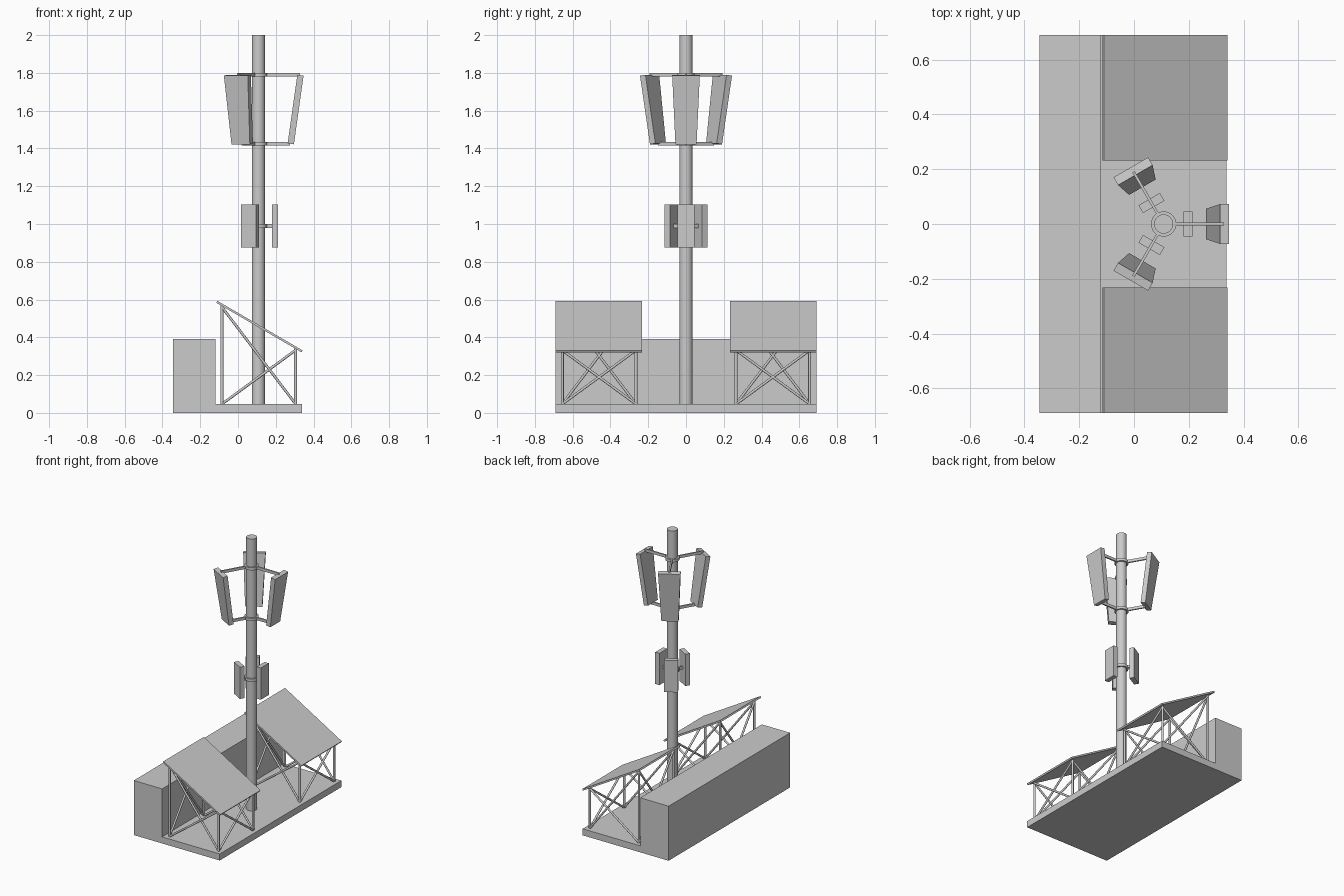
import bpy
import math
from mathutils import Vector, Matrix

if "Cube" in bpy.data.objects:
    bpy.data.objects.remove(bpy.data.objects["Cube"])

POLE_X = 0.108


def mesh_object(name, verts, faces):
    me = bpy.data.meshes.new(name)
    me.from_pydata([tuple(v) for v in verts], [], faces)
    me.update()
    ob = bpy.data.objects.new(name, me)
    bpy.context.collection.objects.link(ob)
    return ob


def extrude_y(name, profile, y0, y1):
    """Prism from an x-z outline, clockwise seen from the front."""
    n = len(profile)
    verts = [(x, y0, z) for x, z in profile] + [(x, y1, z) for x, z in profile]
    faces = [tuple(range(n))[::-1], tuple(range(n, 2 * n))]
    faces += [(i, (i + 1) % n, n + (i + 1) % n, n + i) for i in range(n)]
    return mesh_object(name, verts, faces)


def rod(name, a, b, r, sides=12):
    a, b = Vector(a), Vector(b)
    d = b - a
    bpy.ops.mesh.primitive_cylinder_add(vertices=sides, radius=r, depth=d.length,
                                        location=(a + b) / 2)
    ob = bpy.context.object
    ob.rotation_euler = d.to_track_quat('Z', 'Y').to_euler()
    ob.name = name
    bpy.ops.object.shade_smooth_by_angle(angle=math.radians(40))
    return ob


def radial_hexahedron(name, bottom, top, angle):
    """Block given by bottom/top sections (r_in, z_in, r_out, z_out, half_width)."""
    verts = []
    for ri, zi, ro, zo, w in (bottom, top):
        verts += [(ri, -w, zi), (ro, -w, zo), (ro, w, zo), (ri, w, zi)]
    faces = [(3, 2, 1, 0), (4, 5, 6, 7), (0, 1, 5, 4),
             (1, 2, 6, 5), (2, 3, 7, 6), (3, 0, 4, 7)]
    m = Matrix.Translation((POLE_X, 0, 0)) @ Matrix.Rotation(angle, 4, 'Z')
    return mesh_object(name, [m @ Vector(v) for v in verts], faces)


def radial_box(name, r0, r1, w, z0, z1, angle):
    return radial_hexahedron(name, (r0, z0, r1, z0, w), (r0, z1, r1, z1, w), angle)


# Base slab with raised block along the left side
extrude_y("base", [(-0.345, 0), (-0.345, 0.392), (-0.12, 0.392), (-0.12, 0.047),
                   (0.338, 0.047), (0.338, 0)][::-1], -0.69, 0.69)

# Mast and its collars
rod("mast", (POLE_X, 0, 0.047), (POLE_X, 0, 2.0), 0.035, 32)
for label, z in (("upper", 1.79), ("middle", 1.425), ("lower", 0.99)):
    rod(label + "_collar", (POLE_X, 0, z - 0.01), (POLE_X, 0, z + 0.01), 0.046, 32)

# Three tilted antennas and three equipment boxes around the mast
for i in range(3):
    a = math.radians(120 * i)
    radial_hexahedron(f"antenna_{i}", (0.155, 1.427, 0.188, 1.422, 0.056),
                      (0.206, 1.790, 0.239, 1.785, 0.073), a)
    radial_box(f"antenna_top_arm_{i}", 0.036, 0.22, 0.005, 1.78, 1.80, a)
    radial_box(f"antenna_bottom_arm_{i}", 0.036, 0.168, 0.005, 1.415, 1.435, a)
    radial_box(f"equipment_box_{i}", 0.072, 0.105, 0.045, 0.875, 1.103, a)
    radial_box(f"equipment_arm_{i}", 0.036, 0.08, 0.005, 0.98, 1.00, a)

# Two solar panels on cross-braced frames
XB, XF = -0.085, 0.305
LOW, HIGH_B, HIGH_F = 0.047, 0.568, 0.340
for side, s in (("near", -1), ("far", 1)):
    y0, y1 = sorted((s * 0.232, s * 0.69))
    extrude_y(side + "_solar_panel", [(-0.115, 0.583), (0.336, 0.321),
                                      (0.342, 0.331), (-0.109, 0.593)], y0, y1)
    corners = [(XB, s * 0.265, HIGH_B), (XF, s * 0.265, HIGH_F),
               (XF, s * 0.655, HIGH_F), (XB, s * 0.655, HIGH_B)]
    for i, (x, y, h) in enumerate(corners):
        nx, ny, nh = corners[(i + 1) % 4]
        rod(f"{side}_leg_{i}", (x, y, LOW), (x, y, h), 0.008)
        rod(f"{side}_brace_up_{i}", (x, y, LOW), (nx, ny, nh - 0.008), 0.007)
        rod(f"{side}_brace_down_{i}", (x, y, h - 0.008), (nx, ny, LOW), 0.007)
